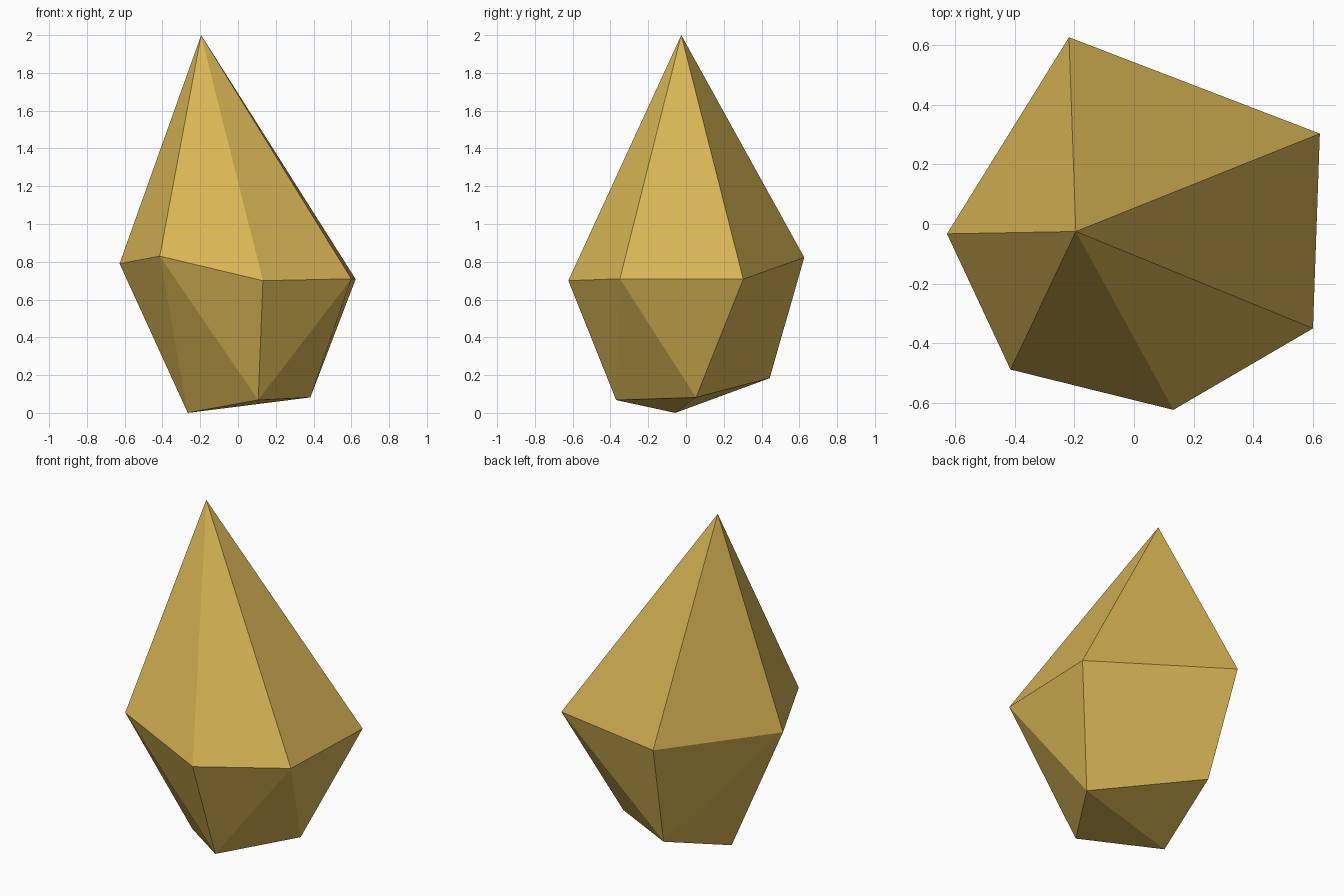
import bpy, bmesh

if "Cube" in bpy.data.objects:
    bpy.data.objects.remove(bpy.data.objects["Cube"])

# Key corners of the faceted crystal: tip, girdle ring, uneven base
TIP = [(-0.195, -0.025, 2.0)]
GIRDLE = [(-0.218, 0.626, 0.823), (0.623, 0.303, 0.708), (0.60, -0.35, 0.71),
          (0.132, -0.623, 0.70), (-0.414, -0.488, 0.83), (-0.627, -0.033, 0.79)]
BASE = [(-0.266, -0.057, 0.0), (0.107, -0.37, 0.068),
        (0.383, 0.053, 0.082), (-0.16, 0.443, 0.184)]

gold = bpy.data.materials.new("amber gold")
gold.diffuse_color = (0.69, 0.465, 0.09, 1)
gold.use_nodes = True
gold.node_tree.nodes["Principled BSDF"].inputs["Base Color"].default_value = gold.diffuse_color

# Crystal: flat-faced convex skin over the corners
bm = bmesh.new()
for p in TIP + GIRDLE + BASE:
    bm.verts.new(p)
bmesh.ops.convex_hull(bm, input=bm.verts[:])
bmesh.ops.recalc_face_normals(bm, faces=bm.faces[:])
mesh = bpy.data.meshes.new("crystal")
bm.to_mesh(mesh)
bm.free()
mesh.materials.append(gold)
bpy.context.collection.objects.link(bpy.data.objects.new("crystal", mesh))
